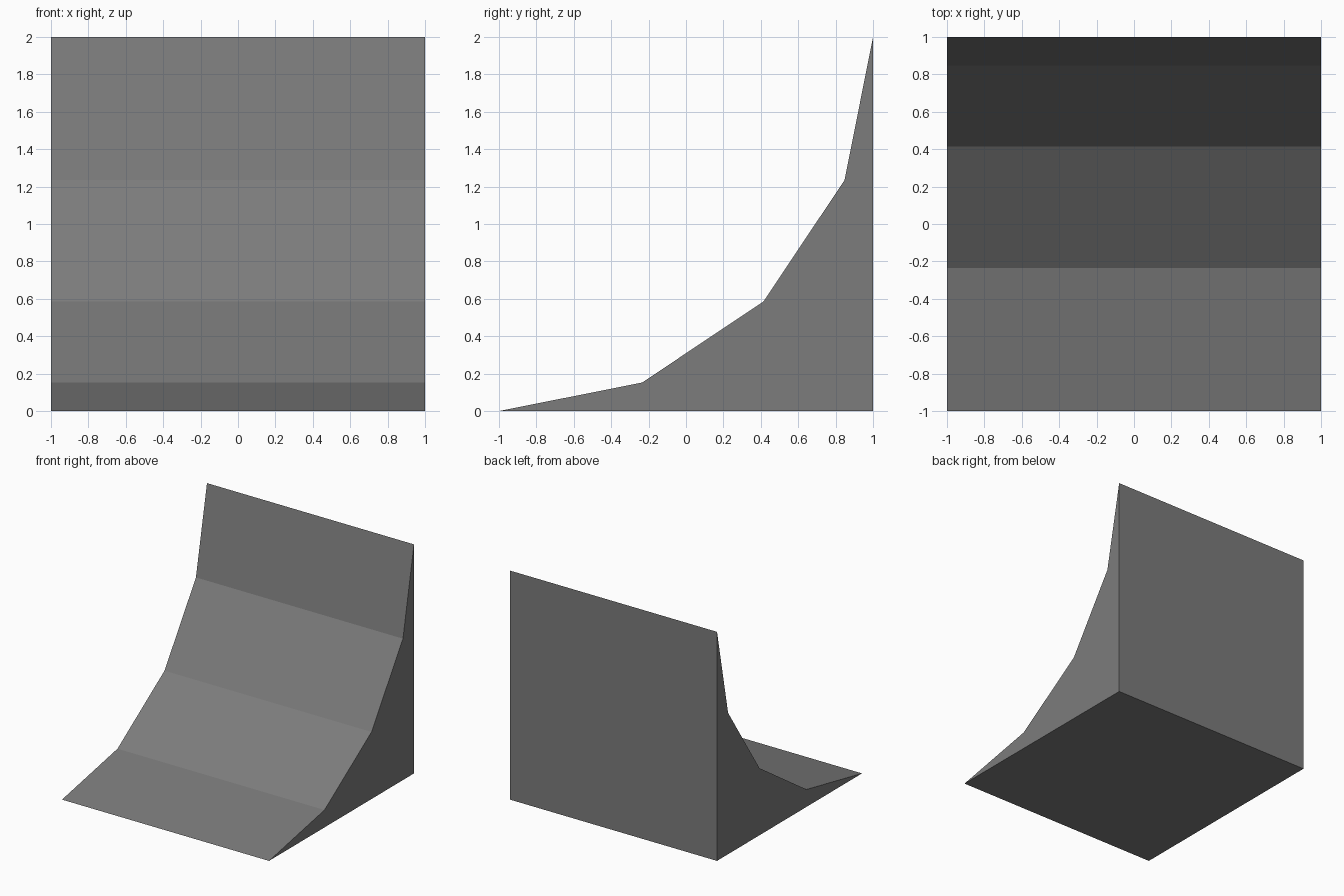
import bpy, bmesh, math

if "Cube" in bpy.data.objects:
    bpy.data.objects.remove(bpy.data.objects["Cube"])

SEGMENTS = 4
RADIUS = 2.0

# Side profile (y, z): concave quarter arc plus the lower back corner
profile = []
for i in range(SEGMENTS + 1):
    a = math.radians(90) * i / SEGMENTS
    profile.append((-1 + RADIUS * math.sin(a), RADIUS - RADIUS * math.cos(a)))
profile.append((1.0, 0.0))

# Extrude the profile across the width
bm = bmesh.new()
face = bm.faces.new([bm.verts.new((-1, y, z)) for y, z in profile])
new = bmesh.ops.extrude_face_region(bm, geom=[face])["geom"]
bmesh.ops.translate(bm, vec=(2, 0, 0),
                    verts=[v for v in new if isinstance(v, bmesh.types.BMVert)])
bmesh.ops.recalc_face_normals(bm, faces=bm.faces[:])

mesh = bpy.data.meshes.new("curved_ramp")
bm.to_mesh(mesh)
bm.free()

# Single flat grey
grey = bpy.data.materials.new("mid grey")
grey.diffuse_color = (0.2, 0.2, 0.2, 1)
grey.use_nodes = True
grey.node_tree.nodes["Principled BSDF"].inputs["Base Color"].default_value = grey.diffuse_color
mesh.materials.append(grey)

ramp = bpy.data.objects.new("curved_ramp", mesh)
bpy.context.collection.objects.link(ramp)
